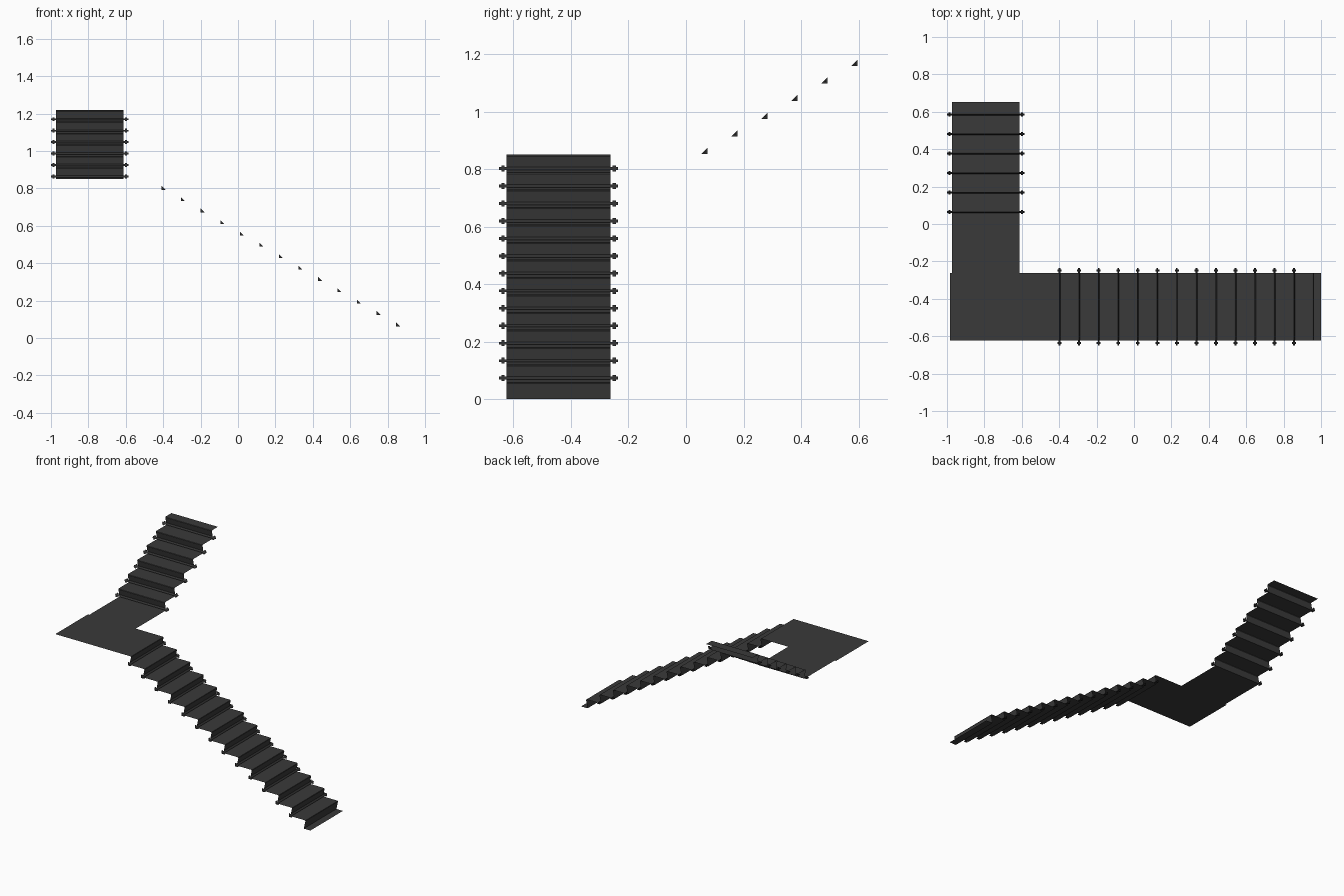
import bpy, bmesh, math
from mathutils import Vector

cube = bpy.data.objects.get("Cube")
if cube:
    bpy.data.objects.remove(cube)

RISE = 0.0608
RUN = 0.1044
LANDING = 0.851
HALF_WIDTH = 0.181


def material(name, value):
    m = bpy.data.materials.new(name)
    m.use_nodes = True
    m.diffuse_color = (value, value, value, 1)
    m.node_tree.nodes["Principled BSDF"].inputs["Base Color"].default_value = m.diffuse_color
    return m


carpet = material("charcoal carpet", 0.042)
metal = material("dark metal", 0.03)


# Each flight maps (distance downhill, sideways, height) to the model frame
def lower_place(d, s, z):
    return Vector((d, -0.443 + s, z))


def upper_place(d, s, z):
    return Vector((-0.793 + s, -d, z))


def finish(name, bm, mat):
    mesh = bpy.data.meshes.new(name)
    bm.to_mesh(mesh)
    bm.free()
    mesh.materials.append(mat)
    obj = bpy.data.objects.new(name, mesh)
    bpy.context.collection.objects.link(obj)
    return obj


# Thin stair runner: flat treads, rounded nosings, risers leaning in
def runner(name, place, start, end, top, first, count, rise):
    profile = [(start, top)]
    for i in range(count):
        base, z = first + i * RUN, top - i * rise
        for angle in (90, 45, 0, -30):
            a = math.radians(angle)
            profile.append((base + 0.006 + 0.006 * math.cos(a),
                            z - 0.006 + 0.006 * math.sin(a)))
        profile.append((base, z - rise))
    profile.append((end, top - count * rise))
    bm = bmesh.new()
    rows = [[bm.verts.new(place(d, s, z)) for s in (-HALF_WIDTH, HALF_WIDTH)]
            for d, z in profile]
    for a, b in zip(rows, rows[1:]):
        bm.faces.new((a[0], b[0], b[1], a[1]))
    bm.normal_update()
    if sum(f.normal.z for f in bm.faces) < 0:
        bmesh.ops.reverse_faces(bm, faces=bm.faces[:])
    finish(name, bm, carpet)


# Three-sided holding rods with a knob at each end
def rods(name, place, first, count, top, rise):
    half = [(0.207, 0.010), (0.199, 0.010), (0.199, 0.021), (0.188, 0.021), (0.188, 0.010)]
    sections = [(-s, w) for s, w in half] + half[::-1]
    bm = bmesh.new()
    for i in range(count):
        d, z = first + i * RUN + 0.0105, top - (i + 1) * rise + 0.0125
        rings = []
        for s, w in sections:
            h = w / 2
            rings.append([bm.verts.new(place(d + u, s, z + v))
                          for u, v in ((-h, -h), (h, -h), (-h, h))])
        for a, b in zip(rings, rings[1:]):
            for k in range(3):
                n = (k + 1) % 3
                bm.faces.new((a[k], a[n], b[n], b[k]))
        bm.faces.new(rings[0][::-1])
        bm.faces.new(rings[-1])
    bmesh.ops.recalc_face_normals(bm, faces=bm.faces[:])
    finish(name, bm, metal)


# Lower flight with the landing at its head
runner("lower_runner", lower_place, -0.985, 1.0, LANDING, -0.408, 14, LANDING / 14)
rods("lower_rods", lower_place, -0.408, 13, LANDING, LANDING / 14)

# Upper flight meeting the back edge of the landing
UPPER_RISE = 0.0612
TOP = LANDING + 6 * UPPER_RISE
runner("upper_runner", upper_place, -0.651, 0.262, TOP, -0.596, 6, UPPER_RISE)
rods("upper_rods", upper_place, -0.596, 6, TOP, UPPER_RISE)
